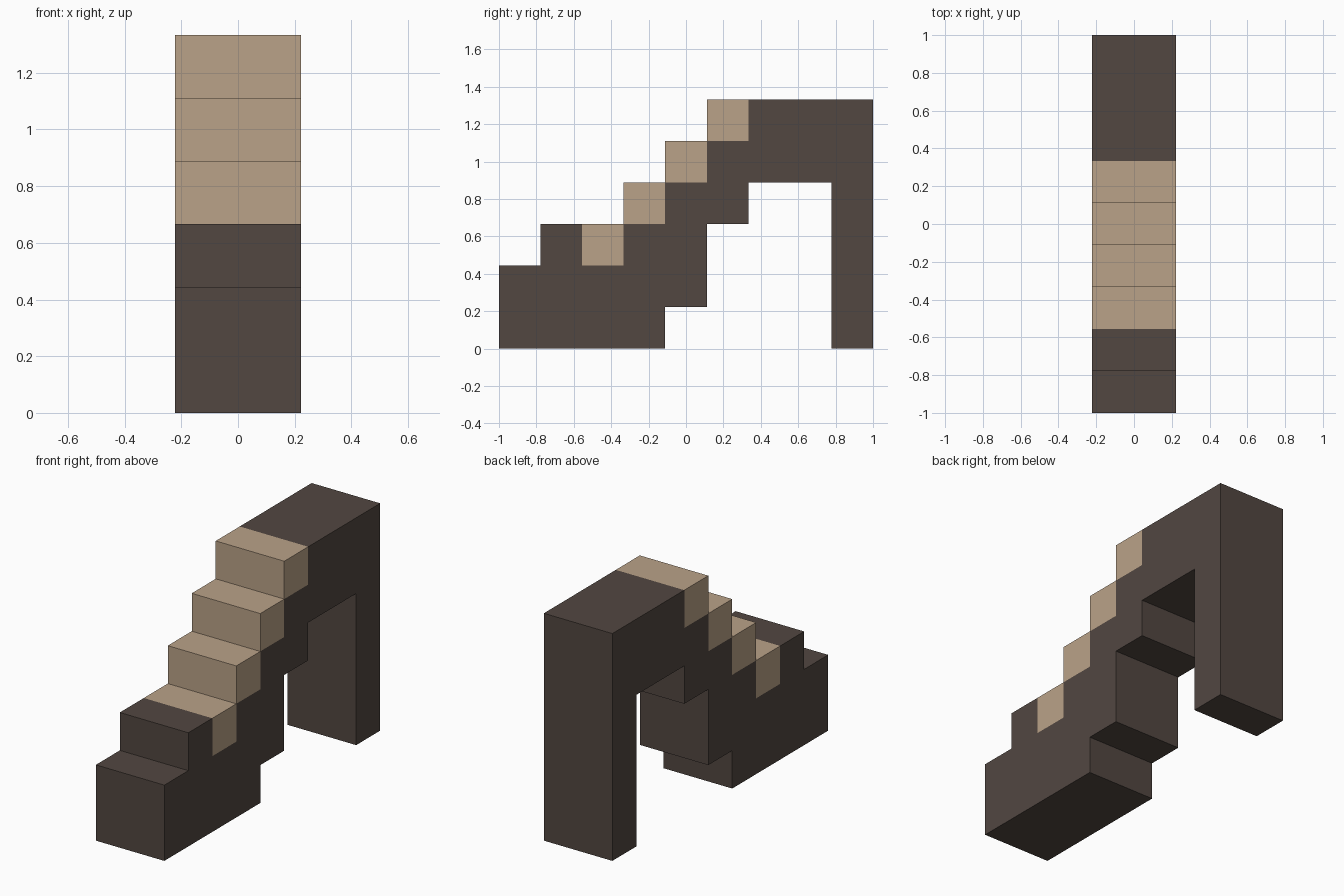
import bpy, bmesh, math

if "Cube" in bpy.data.objects:
    bpy.data.objects.remove(bpy.data.objects["Cube"])

U = 2 / 9        # one block
HALF = U         # half of the two-block width

# filled height ranges of each block column, front to back
COLUMNS = [(0, 2), (0, 3), (0, 3), (0, 4), (1, 5), (3, 6), (4, 6), (4, 6), (0, 6)]
FILLED = {(y, z) for y, (lo, hi) in enumerate(COLUMNS) for z in range(lo, hi)}
TREADS = {(i, i) for i in range(2, 6)}


def material(name, colour):
    m = bpy.data.materials.new(name)
    m.diffuse_color = (*colour, 1)
    m.use_nodes = True
    m.node_tree.nodes["Principled BSDF"].inputs["Base Color"].default_value = m.diffuse_color
    return m


def build_blocks(name, cells, mat):
    """Join blocks into one skin, leaving out faces hidden against other blocks."""
    bm = bmesh.new()

    def quad(points):
        bm.faces.new([bm.verts.new((x, y * U - 1, z * U)) for x, y, z in points])

    for y, z in sorted(cells):
        corners = [(y, z), (y + 1, z), (y + 1, z + 1), (y, z + 1)]
        # right and left sides
        quad([(HALF, *c) for c in corners])
        quad([(-HALF, *c) for c in reversed(corners)])
        # underside, back, top and front where exposed
        for i, (dy, dz) in enumerate([(0, -1), (1, 0), (0, 1), (-1, 0)]):
            if (y + dy, z + dz) not in FILLED:
                a, b = corners[i], corners[(i + 1) % 4]
                quad([(-HALF, *a), (-HALF, *b), (HALF, *b), (HALF, *a)])

    bmesh.ops.remove_doubles(bm, verts=bm.verts[:], dist=1e-4)
    bmesh.ops.dissolve_limit(bm, angle_limit=math.radians(1),
                             verts=bm.verts[:], edges=bm.edges[:])
    mesh = bpy.data.meshes.new(name)
    bm.to_mesh(mesh)
    bm.free()
    mesh.materials.append(mat)
    obj = bpy.data.objects.new(name, mesh)
    bpy.context.collection.objects.link(obj)
    return obj


dark = material("dark brown", (0.084, 0.063, 0.053))
tan = material("tan", (0.491, 0.362, 0.246))

# stair frame with landing and rear post
build_blocks("stair_frame", FILLED - TREADS, dark)

# four pale step blocks
for n, cell in enumerate(sorted(TREADS), 1):
    build_blocks(f"step_{n}", {cell}, tan)
